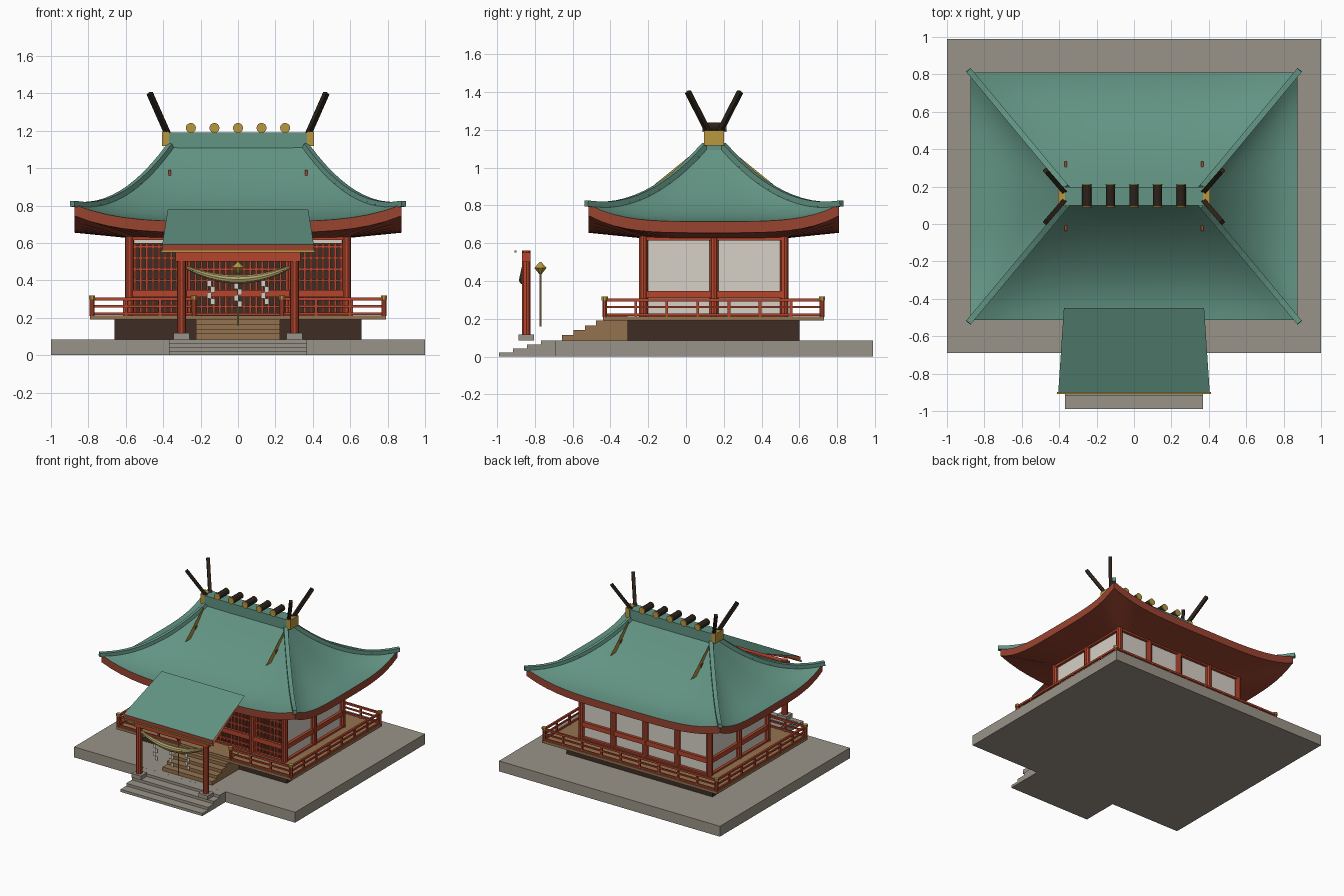
import bpy, bmesh
from math import pi
from mathutils import Vector, Matrix

if "Cube" in bpy.data.objects:
    bpy.data.objects.remove(bpy.data.objects["Cube"])


def material(name, hex_code):
    rgb = [int(hex_code[i:i + 2], 16) / 255 for i in (0, 2, 4)]
    color = [c / 12.92 if c < .04 else ((c + .055) / 1.055) ** 2.4 for c in rgb] + [1]
    mat = bpy.data.materials.new(name)
    mat.use_nodes = True
    mat.diffuse_color = color
    mat.node_tree.nodes["Principled BSDF"].inputs["Base Color"].default_value = color
    return mat


teal = material("roof teal", "629484")
stone = material("stone", "9a9488")
red = material("vermilion", "b4452c")
eave_red = material("eave red", "9a4430")
brown = material("dark brown", "3f2d25")
black = material("charred wood", "2c221a")
gold = material("gold", "b9973f")
tan = material("tan wood", "94724e")
white = material("white plaster", "d6d1c6")
straw = material("straw", "b3a56c")


def finish(name, bm, *mats):
    mesh = bpy.data.meshes.new(name)
    bm.to_mesh(mesh)
    bm.free()
    for mat in mats:
        mesh.materials.append(mat)
    part = bpy.data.objects.new(name, mesh)
    bpy.context.collection.objects.link(part)
    return part


def add_box(bm, x, y, z):
    """Box spanning three (low, high) ranges."""
    ranges = (x, y, z)
    middle = Vector([(a + b) / 2 for a, b in ranges])
    size = [b - a for a, b in ranges]
    bmesh.ops.create_cube(bm, size=1, matrix=Matrix.Translation(middle) @ Matrix.Diagonal(size + [1]))


def add_rod(bm, start, end, r, r_end=None, sides=10):
    start, end = Vector(start), Vector(end)
    axis = end - start
    turn = axis.to_track_quat('Z', 'Y').to_matrix().to_4x4()
    bmesh.ops.create_cone(bm, cap_ends=True, segments=sides, radius1=r, radius2=r if r_end is None else r_end,
                          depth=axis.length,
                          matrix=Matrix.Translation((start + end) / 2) @ turn @ Matrix.Rotation(pi / sides, 4, 'Z'))


def boxes(name, mat, *spans):
    bm = bmesh.new()
    for span in spans:
        add_box(bm, *span)
    return finish(name, bm, mat)


def both(v):
    return (-v, v)


CY = .148  # depth of the hall's centre line

# Stone platform and its steps
boxes("stone_platform", stone, (both(1), (-.69, .99), (0, .085)))
boxes("stone_steps", stone, *[(both(.37), (-.99 + .074 * i, -.69), (0, .0212 * (i + 1))) for i in range(4)])

# Base, deck and wooden stairs
boxes("hall_base", brown, (both(.66), (-.31, .6), (.085, .19)))
boxes("deck", tan, (both(.79), (-.44, .73), (.19, .212)))
boxes("wooden_stairs", tan, *[(both(.225), (-.655 + .06 * i, -.31), (.085, .115 + .025 * i)) for i in range(5)])

# Walls, with a dark backing behind the front lattice
boxes("plaster_walls", white, (both(.575), (-.21, .515), (.21, .64)))
boxes("lattice_backing", brown, (both(.57), (-.217, -.209), (.212, .6)))

bays = [-.58, -.29, 0, .29, .58]
columns = [(x, .52) for x in bays] + [(x, -.225) for x in bays if x] + [(x, CY) for x in both(.58)]
bm = bmesh.new()
for x, y in columns:
    add_rod(bm, (x, y, .21), (x, y, .64), .024)
finish("hall_columns", bm, red)

bm = bmesh.new()
for z in [(.21, .225), (.31, .348), (.615, .65)]:
    for y in (-.225, .52):
        add_box(bm, both(.58), (y - .017, y + .017), z)
    for x in both(.58):
        add_box(bm, (x - .017, x + .017), (-.225, .52), z)
finish("wall_beams", bm, red)

# Front lattice
bm = bmesh.new()
for i in range(-17, 18):
    x = i * .0325
    add_box(bm, (x - .006, x + .006), (-.228, -.217), (.212, .6))
for z in (.26, .4, .46, .52, .58):
    add_box(bm, both(.57), (-.23, -.217), (z - .006, z + .006))
finish("front_lattice", bm, red)

# Railing around the deck, open at the stairs
corners = [(-.235, -.43), (-.78, -.43), (-.78, .72), (.78, .72), (.78, -.43), (.235, -.43)]
bm, caps = bmesh.new(), bmesh.new()
for a, b in zip(corners, corners[1:]):
    a, b = Vector(a), Vector(b)
    for z, r in ((.222, .009), (.262, .008), (.3, .011)):
        add_rod(bm, (*a, z), (*b, z), r, sides=4)
    count = max(2, round((b - a).length / .17))
    for i in range(1, count):
        add_rod(bm, (*a.lerp(b, i / count), .21), (*a.lerp(b, i / count), .3), .01, sides=4)
for c in corners:
    add_rod(bm, (*c, .21), (*c, .305), .014, sides=8)
    add_rod(caps, (*c, .298), (*c, .318), .018, sides=8)
finish("railing", bm, red)
finish("railing_caps", caps, gold)

# Curved hipped roof: teal top, red fascia and soffit
RIDGE, EAVE, WALL = (.36, .045), (.875, .6625), (.57, .37)


def roof_point(side, t, s):
    """t runs from ridge to eave, s from hip to hip."""
    hx, hy = [a + (b - a) * t for a, b in zip(RIDGE, EAVE)]
    z = .715 + .4 * (1 - t) ** 2 + .09 * t * s ** 4
    x, y = [(s * hx, -hy), (hx, s * hy), (-s * hx, hy), (-hx, -s * hy)][side]
    return Vector((x, y + CY, z))


def soffit_point(side, s):
    hx, hy = WALL
    x, y = [(s * hx, -hy), (hx, s * hy), (-s * hx, hy), (-hx, -s * hy)][side]
    return Vector((x, y + CY, .625))


ROWS, COLS = 14, 20
bm = bmesh.new()
for side in range(4):
    grid = []
    for r in range(ROWS + 3):
        row = []
        for c in range(COLS + 1):
            s = 2 * c / COLS - 1
            if r <= ROWS:
                p = roof_point(side, r / ROWS, s)
            elif r == ROWS + 1:
                p = roof_point(side, 1, s) - Vector((0, 0, .06))
            else:
                p = soffit_point(side, s)
            row.append(bm.verts.new(p))
        grid.append(row)
    for r in range(ROWS + 2):
        for c in range(COLS):
            face = bm.faces.new((grid[r][c], grid[r + 1][c], grid[r + 1][c + 1], grid[r][c + 1]))
            face.material_index = 0 if r < ROWS else 1
bmesh.ops.remove_doubles(bm, verts=bm.verts, dist=.0005)
roof = finish("main_roof", bm, teal, eave_red)
roof.data.shade_smooth()
roof.data.set_sharp_from_angle(angle=.5)

# Hip ridges with tips past the eaves
bm = bmesh.new()
for side in range(4):
    path = [roof_point(side, i / 12, 1) + Vector((0, 0, .004)) for i in range(13)]
    path.append(path[-1] + (path[-1] - path[-2]) * .25)
    for a, b in zip(path, path[1:]):
        add_rod(bm, a, b, .022, sides=4)
finish("hip_ridges", bm, teal)

# Ridge beam, gold ends and round logs
boxes("ridge_beam", teal, (both(.375), (.098, .198), (1.09, 1.19)))
boxes("ridge_ends", gold, *[((min(k * .37, k * .407), max(k * .37, k * .407)), (.096, .2), (1.118, 1.197))
                            for k in (-1, 1)])
logs, discs = bmesh.new(), bmesh.new()
for i in range(-2, 3):
    x = i * .126
    add_rod(logs, (x, .092, 1.215), (x, .208, 1.215), .025, sides=14)
    for y in (.088, .208):
        add_rod(discs, (x, y, 1.215), (x, y + .005, 1.215), .027, sides=14)
finish("ridge_logs", logs, black)
finish("log_end_discs", discs, gold)

# Forked finials at both ridge ends
bm = bmesh.new()
for x in (-1, 1):
    for y in (-1, 1):
        add_rod(bm, (x * .37, CY + y * .02, 1.17), (x * .472, CY + y * .138, 1.4), .018, sides=4)
finish("forked_finials", bm, black)

# Thin gold gables breaking through the roof, with small red pegs
bm = bmesh.new()
for x in both(.365):
    bm.faces.new([bm.verts.new(p) for p in ((x, CY - .315, .91), (x, CY + .315, .91), (x, CY, 1.165))])
finish("gable_plates", bm, gold)
boxes("gable_pegs", red, *[((x - .006, x + .006), (CY + y - .02, CY + y + .02), (.95, .99))
                           for x in both(.365) for y in both(.165)])

# Porch roof: sheet, front fascia and red lining, open at the sides
bm = bmesh.new()
back, front, low = [[bm.verts.new((x, y, z)) for x in both(w)]
                    for w, y, z in ((.375, -.45, .78), (.405, -.9, .592), (.405, -.9, .558))]
for index, (a, b) in enumerate(((back, front), (front, low), (low, back))):
    bm.faces.new((a[0], b[0], b[1], a[1])).material_index = min(index, 1)
finish("porch_roof", bm, teal, eave_red)
boxes("porch_trim", gold, (both(.412), (-.908, -.898), (.55, .56)))

# Porch columns, footings and beam
bm = bmesh.new()
for x in both(.302):
    add_rod(bm, (x, -.845, .11), (x, -.845, .56), .024)
finish("porch_columns", bm, red)
boxes("porch_footings", stone, *[((x - .042, x + .042), (-.885, -.805), (.085, .118)) for x in both(.302)])
boxes("porch_beam", red, (both(.335), (-.867, -.823), (.5, .55)))

# Sagging straw rope, thicker in the middle
bm = bmesh.new()
steps = 16
path = []
for i in range(steps + 1):
    s = 2 * i / steps - 1
    path.append(((s * .275, -.86, .405 + .065 * s * s), .024 - .014 * s * s))
for (a, ra), (b, rb) in zip(path, path[1:]):
    add_rod(bm, a, b, ra, rb)
finish("straw_rope", bm, straw)

# Zigzag paper streamers
bm = bmesh.new()
for x, top in ((-.145, .4), (0, .385), (.145, .4)):
    for i in range(4):
        left = x - .022 + .02 * (i % 2)
        add_box(bm, (left, left + .024), (-.863, -.861), (top - .032 * (i + 1), top - .032 * i))
finish("paper_streamers", bm, white)

# Bell with its pull cord
bm = bmesh.new()
add_rod(bm, (0, -.77, .47), (0, -.77, .5), .035, .004, sides=8)
add_rod(bm, (0, -.77, .435), (0, -.77, .47), .006, .035, sides=8)
finish("bell", bm, gold)
bm = bmesh.new()
add_rod(bm, (0, -.77, .16), (0, -.77, .44), .005, sides=6)
finish("bell_cord", bm, straw)
